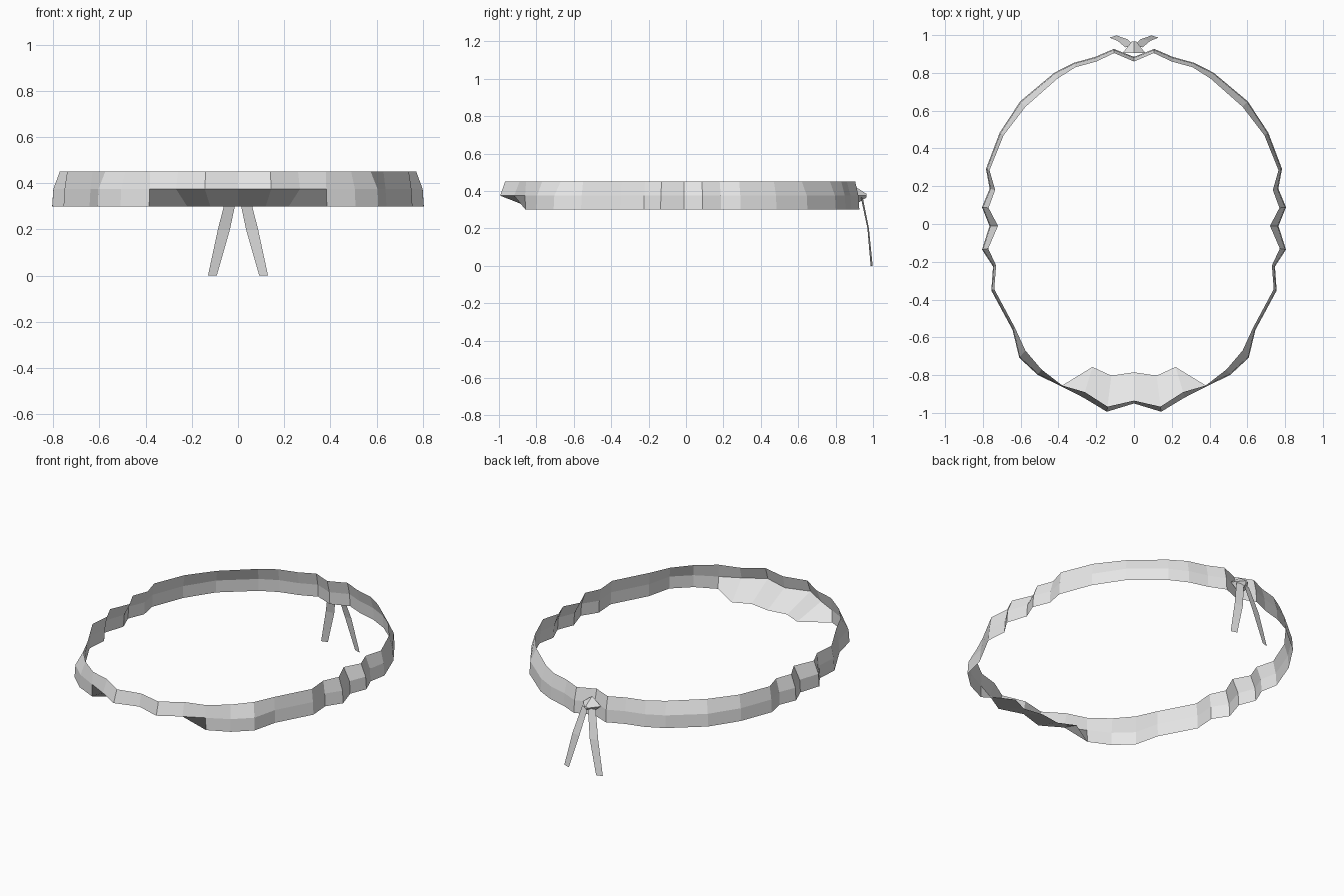
import bpy
import bmesh
from mathutils import Vector

default_cube = bpy.data.objects.get("Cube")
if default_cube:
    bpy.data.objects.remove(default_cube, do_unlink=True)

GREY = (0.8, 0.8, 0.8, 1.0)
TOP, MIDDLE, BOTTOM = 0.45, 0.375, 0.3

cloth = bpy.data.materials.new("grey cloth")
cloth.use_nodes = True
cloth.diffuse_color = GREY
cloth.node_tree.nodes["Principled BSDF"].inputs["Base Color"].default_value = GREY


def add_object(name, bm):
    """Turn a bmesh into a flat shaded object with the cloth material."""
    bmesh.ops.recalc_face_normals(bm, faces=bm.faces)
    mesh = bpy.data.meshes.new(name)
    bm.to_mesh(mesh)
    bm.free()
    mesh.materials.append(cloth)
    obj = bpy.data.objects.new(name, mesh)
    bpy.context.scene.collection.objects.link(obj)
    return obj


def add_strip(bm, rows):
    """Skin neighbouring rows of points with quads."""
    verts = [[bm.verts.new(point) for point in row] for row in rows]
    for row, following in zip(verts, verts[1:]):
        for i in range(len(row) - 1):
            bm.faces.new((row[i], row[i + 1], following[i + 1], following[i]))


def mirror_across_x(obj):
    modifier = obj.modifiers.new("mirror", "MIRROR")
    modifier.use_axis[0] = True
    modifier.use_clip = True


# Upper rim of the left half, front to back: x, y, outward flare below it
rim = [
    (0, -.935, .015), (.14, -.967, .027), (.26, -.89, .03), (.38, -.855, .006),
    (.49, -.77, .03), (.575, -.67, .045), (.63, -.55, .012), (.74, -.345, .012),
    (.73, -.22, .012), (.772, -.13, .028), (.72, -.01, .04), (.77, .085, .03),
    (.735, .18, .025), (.765, .285, .015), (.69, .47, .02), (.575, .62, .035),
    (.405, .77, .03), (.31, .83, .02), (.2, .86, .02), (.105, .905, .017),
    (0, .86, .02),
]
# Lower rim at the front, folded inward as a small shade
folded_rim = [(0, -.785), (.12, -.803), (.22, -.757), (.385, -.858)]

# Head band: a crimped sheet with a crease at mid height
band_rows = []
for index, (x, y, flare) in enumerate(rim):
    outward = Vector((x, y)).normalized()
    middle = Vector((x, y)) + outward * flare
    if index < len(folded_rim):
        lower = folded_rim[index]
    else:
        lower = middle + outward * 0.005
        if x == 0:
            lower.x = 0
    band_rows.append([
        (x, y, TOP),
        (middle.x, middle.y, MIDDLE),
        (lower[0], lower[1], BOTTOM),
    ])
bm = bmesh.new()
add_strip(bm, band_rows)
mirror_across_x(add_object("head_band", bm))

# Knot at the back: a squashed faceted gem
bm = bmesh.new()
bmesh.ops.create_cone(bm, cap_ends=True, segments=4, radius1=0.06,
                      radius2=0.012, depth=0.06)
for vert in bm.verts:
    across, up, out = vert.co
    vert.co = (across, 0.935 + out, MIDDLE + up * 0.8)
add_object("knot", bm)

# Tails: outer x, inner x, outer y, inner y, height
tail_outline = [
    (.045, 0, .935, .945, .365),
    (.087, .035, .97, .978, .2),
    (.13, .092, .987, .998, 0),
]
bm = bmesh.new()
add_strip(bm, [[(outer_x, outer_y, z), (inner_x, inner_y, z)]
               for outer_x, inner_x, outer_y, inner_y, z in tail_outline])
tails = add_object("tails", bm)
mirror_across_x(tails)
